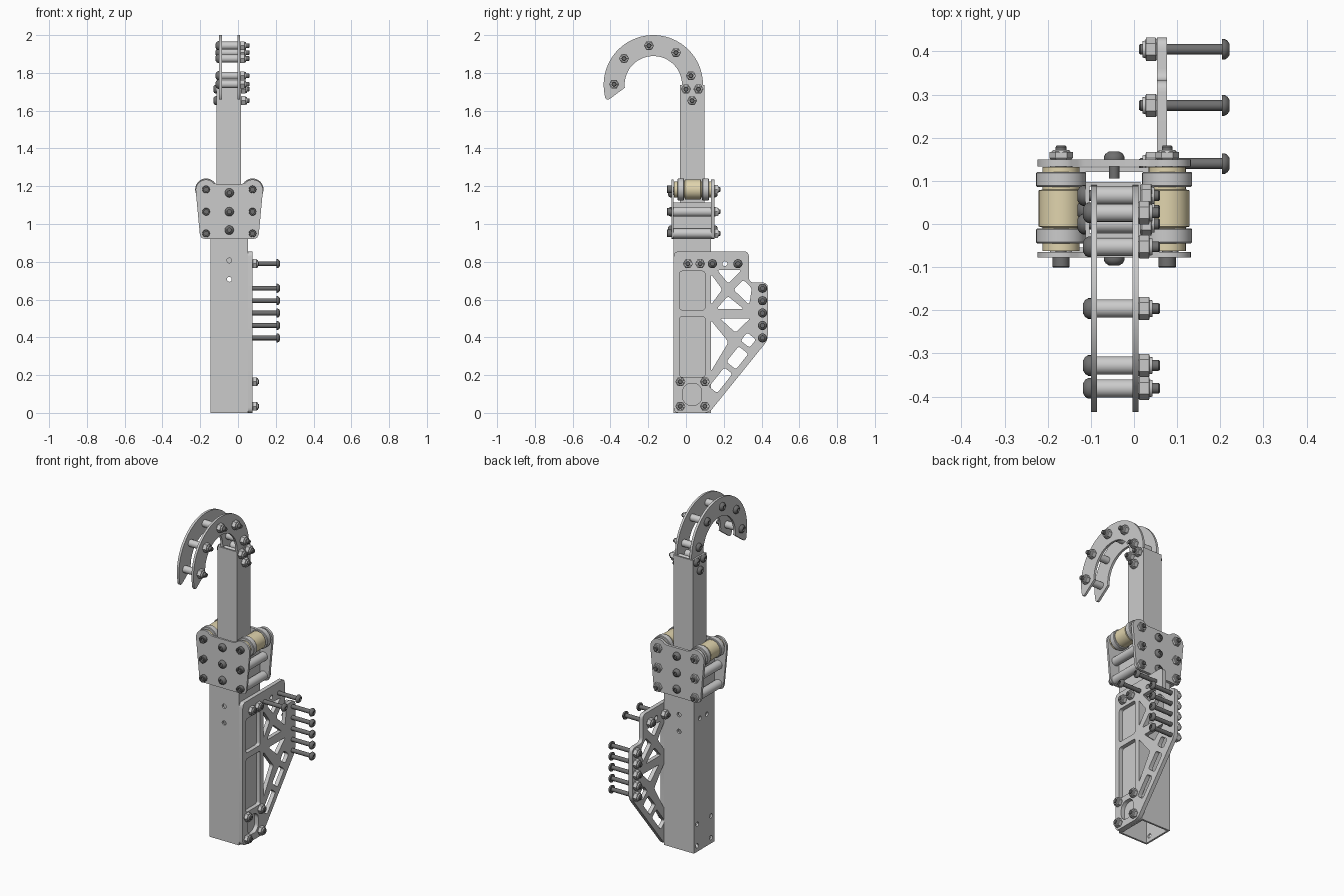
import bpy, bmesh
from math import sin, cos, pi, radians

if "Cube" in bpy.data.objects:
    bpy.data.objects.remove(bpy.data.objects["Cube"])

def material(name, c):
    m = bpy.data.materials.new(name)
    m.diffuse_color = (*c, 1)
    m.use_nodes = True
    m.node_tree.nodes["Principled BSDF"].inputs["Base Color"].default_value = m.diffuse_color
    return m

TAN = material("tan_plastic", (0.75, 0.66, 0.42))
DARK = material("dark_steel", (0.16, 0.16, 0.16))

# Local (u, v) profile plane plus w along the chosen axis
def place(axis, u, v, w):
    return (w, u, v) if axis == 'x' else (u, w, v)

def finish(bm, name, mat=None):
    bmesh.ops.recalc_face_normals(bm, faces=bm.faces[:])
    me = bpy.data.meshes.new(name)
    bm.to_mesh(me)
    bm.free()
    ob = bpy.data.objects.new(name, me)
    bpy.context.collection.objects.link(ob)
    if mat:
        me.materials.append(mat)
    bpy.ops.object.select_all(action='DESELECT')
    ob.select_set(True)
    bpy.context.view_layer.objects.active = ob
    bpy.ops.object.shade_smooth_by_angle(angle=radians(32))
    return ob

def arc(cu, cv, r, a0, a1, n):
    return [(cu + r * cos(radians(a0 + (a1 - a0) * i / n)),
             cv + r * sin(radians(a0 + (a1 - a0) * i / n))) for i in range(n + 1)]

def hole(u, v, r=0.013):
    return arc(u, v, r, 0, 337.5, 15)

def rounded(pts, t):
    out = []
    for i, p in enumerate(pts):
        ends = []
        for q in (pts[i - 1], pts[(i + 1) % len(pts)]):
            d = ((q[0] - p[0]) ** 2 + (q[1] - p[1]) ** 2) ** 0.5
            k = min(t / d, 0.45)
            ends.append((p[0] + (q[0] - p[0]) * k, p[1] + (q[1] - p[1]) * k))
        a, b = ends
        for j in range(6):
            s = j / 5
            out.append(tuple((1 - s) ** 2 * a[k] + 2 * s * (1 - s) * p[k] + s * s * b[k] for k in (0, 1)))
    return out

def rect(u0, u1, v0, v1):
    return [(u0, v0), (u1, v0), (u1, v1), (u0, v1)]

# Flat plate: first loop is the outline, the rest are openings
def plate(name, axis, lo, hi, loops):
    cu = bpy.data.curves.new(name + "_profile", 'CURVE')
    cu.dimensions, cu.fill_mode, cu.extrude = '2D', 'BOTH', (hi - lo) / 2
    for pts in loops:
        sp = cu.splines.new('POLY')
        sp.points.add(len(pts) - 1)
        for q, p in zip(sp.points, pts):
            q.co = (p[0], p[1], 0, 1)
        sp.use_cyclic_u = True
    tmp = bpy.data.objects.new(name + "_profile", cu)
    bpy.context.collection.objects.link(tmp)
    bpy.context.view_layer.update()
    me = bpy.data.meshes.new_from_object(tmp.evaluated_get(bpy.context.evaluated_depsgraph_get()))
    bpy.data.objects.remove(tmp)
    bm = bmesh.new()
    bm.from_mesh(me)
    bpy.data.meshes.remove(me)
    bmesh.ops.remove_doubles(bm, verts=bm.verts[:], dist=1e-5)
    for v in bm.verts:
        v.co = place(axis, v.co.x, v.co.y, v.co.z + (lo + hi) / 2)
    return finish(bm, name)

# Turned shape from (w, radius) steps
def lathe(bm, axis, u, v, steps, n=20):
    rings = [[bm.verts.new(place(axis, u + r * cos(2 * pi * i / n), v + r * sin(2 * pi * i / n), w))
              for i in range(n)] for w, r in steps]
    for a, b in zip(rings, rings[1:]):
        for i in range(n):
            bm.faces.new((a[i], a[(i + 1) % n], b[(i + 1) % n], b[i]))
    bm.faces.new(rings[0])
    bm.faces.new(rings[-1])

def head(bm, axis, u, v, w, s, kind='dome'):
    if kind == 'dome':
        st = [(0, .024), (.006, .024), (.013, .020), (.018, .012), (.018, .010), (.009, .010)]
    else:
        st = [(0, .020), (.021, .020), (.023, .018), (.023, .011), (.012, .011)]
    lathe(bm, axis, u, v, [(w + s * d, r) for d, r in st])

def bolt(bolts, nuts, axis, u, v, hw, nw, tip, kind='dome', depth=.033):
    s = 1 if nw > hw else -1
    head(bolts, axis, u, v, hw, -s, kind)
    lathe(bolts, axis, u, v, [(hw, .0125), (tip - s * .003, .0125), (tip, .010)], 16)
    lathe(nuts, axis, u, v, [(nw, .024), (nw + s * .003, .027), (nw + s * depth * .75, .027),
                             (nw + s * depth * .8, .022)], 6)
    lathe(nuts, axis, u, v, [(nw + s * depth * .7, .021), (nw + s * depth, .019)], 16)

CX, CY = -0.046, 0.033
bolts, nuts, spacers, rollers, discs = (bmesh.new() for _ in range(5))

# Square tubes, made of four walls each
side_holes = [(y, z) for y in (-.03, .1) for z in (.035, .165)] + [(.01, .79), (.075, .79)]
hook_tube_holes = [(0, 1.714), (.066, 1.714), (.032, 1.653)]

def tube(name, cx, cy, h, t, z0, z1, fb, lr):
    for s, tag in ((-1, "front"), (1, "back")):
        a, b = sorted((cy + s * h, cy + s * (h - t)))
        plate(f"{name}_{tag}", 'y', a, b, [rect(cx - h, cx + h, z0, z1)] + [hole(*p) for p in fb])
    for s, tag in ((-1, "left"), (1, "right")):
        a, b = sorted((cx + s * h, cx + s * (h - t)))
        plate(f"{name}_{tag}", 'x', a, b, [rect(cy - h + t, cy + h - t, z0, z1)] + [hole(*p) for p in lr])

tube("outer_tube", CX, CY, .0985, .011, 0, 1.115, [(CX, .807), (CX, .707)], side_holes)
tube("inner_tube", CX - .003, CY, .064, .010, .72, 1.735, [], hook_tube_holes)

# Lightened side plate
long_bolts = [(.14, .79), (.275, .79)] + [(.405, .397 + .0657 * i) for i in range(5)]
outline = [(-.065, 0), (.122, 0), (.433, .385), (.433, .69), (.333, .69), (.333, .855), (-.065, .855)]
pockets = [rect(-.033, .1, .545, .75), rect(-.033, .1, .19, .51),
           [(-.016, .065), (.01, .04), (.056, .04), (.082, .065),
            (.082, .13), (.056, .155), (.01, .155), (-.016, .13)],
           [(.132, .735), (.192, .654), (.132, .572)],
           [(.165, .756), (.295, .756), (.224, .685)],
           [(.335, .572), (.252, .652), (.303, .705), (.348, .66)],
           [(.162, .55), (.222, .618), (.305, .55)],
           [(.132, .49), (.132, .22), (.225, .375)],
           [(.18, .50), (.34, .50), (.262, .425)]]
# slots along the sloping edge: (start, end, inner and outer offset)
for d0, d1, n0, n1 in ((.11, .24, .03, .085), (.27, .375, .03, .095), (.405, .46, .045, .105)):
    pockets.append([(.12 + .622 * d - .783 * n, .783 * d + .622 * n)
                    for d, n in ((d0, n0), (d1, n0), (d1, n1), (d0, n1))])
plate("side_plate", 'x', .053, .077,
      [rounded(outline, .028)] + [rounded(p, .014) for p in pockets] +
      [hole(y, z) for y, z in side_holes + long_bolts + [(.206, .79)]])
for y, z in long_bolts:
    bolt(bolts, nuts, 'x', y, z, .204, .053, .012)
for y, z in side_holes:
    bolt(bolts, nuts, 'x', y, z, .042, .077, .112, depth=.029)

# Roller bracket plates
right = arc(.123, 1.18, .055, -8, 115, 12)
right = [(.125, .92), (.147, .926), (.156, .945)] + right + [(.085, 1.218), (.07, 1.213)]
shape = [(CX + x, z) for x, z in right] + [(CX - x, z) for x, z in reversed(right)]
columns = (CX - .123, CX + .123)
outer_holes = [(x, z) for x in columns for z in (.95, 1.065, 1.183)]
centre_holes = [(CX, z) for z in (.968, 1.065, 1.165)]
for lo, hi, tag in ((-.078, -.0655, "front"), (.1335, .15, "back")):
    plate(f"bracket_plate_{tag}", 'y', lo, hi, [shape] + [hole(*p) for p in outer_holes + centre_holes])

# Bracket bolts, spacers and rollers
for x, z in outer_holes:
    bolt(bolts, nuts, 'y', x, z, -.078, .15, .182, 'cap', .022)
    if z < 1.1:
        lathe(spacers, 'y', x, z, [(-.065, .026), (.133, .026)])
    else:
        lathe(rollers, 'y', x, z, [(-.063, .043), (-.008, .043), (-.006, .052), (.078, .052),
                                   (.080, .043), (.132, .043)], 32)
        for a in (-.045, .086):
            lathe(discs, 'y', x, z, [(a, .055), (a + .003, .058), (a + .032, .058), (a + .035, .055)], 32)
for x, z in centre_holes:
    for w, s in ((-.078, -1), (.15, 1)):
        head(bolts, 'y', x, z, w, s)
        lathe(bolts, 'y', x, z, [(w, .0125), (w - s * .045, .0125)], 16)

# Hook: two curved plates with spaced bolts
hook_bolts = [(-.381, 1.74), (-.328, 1.876), (-.196, 1.944), (-.053, 1.907), (.026, 1.785)]
hook = ([(.088, 1.62)] + arc(-.173, 1.737, .263, 0, 190, 40) +
        [(-.428, 1.668), (-.42, 1.659), (-.407, 1.66)] +
        arc(-.173, 1.737, .152, 186, 0, 36) + [(-.021, 1.62)])
for lo, hi, tag in ((-.102, -.087), (-.004, .0045)) and ((-.1, -.086, "left"), (-.003, .010, "right")):
    plate(f"hook_plate_{tag}", 'x', lo, hi, [hook] + [hole(*p) for p in hook_bolts + hook_tube_holes])
for y, z in hook_bolts + hook_tube_holes:
    in_tube = (y, z) in hook_tube_holes
    bolt(bolts, nuts, 'x', y, z, -.113 if in_tube else -.1, .015 if in_tube else .010, .060)
    lathe(spacers, 'x', y, z, [(-.086, .021), (-.003, .021)])

finish(bolts, "bolts", DARK)
finish(nuts, "lock_nuts")
finish(spacers, "spacers")
finish(rollers, "guide_rollers", TAN)
finish(discs, "roller_bearings")
